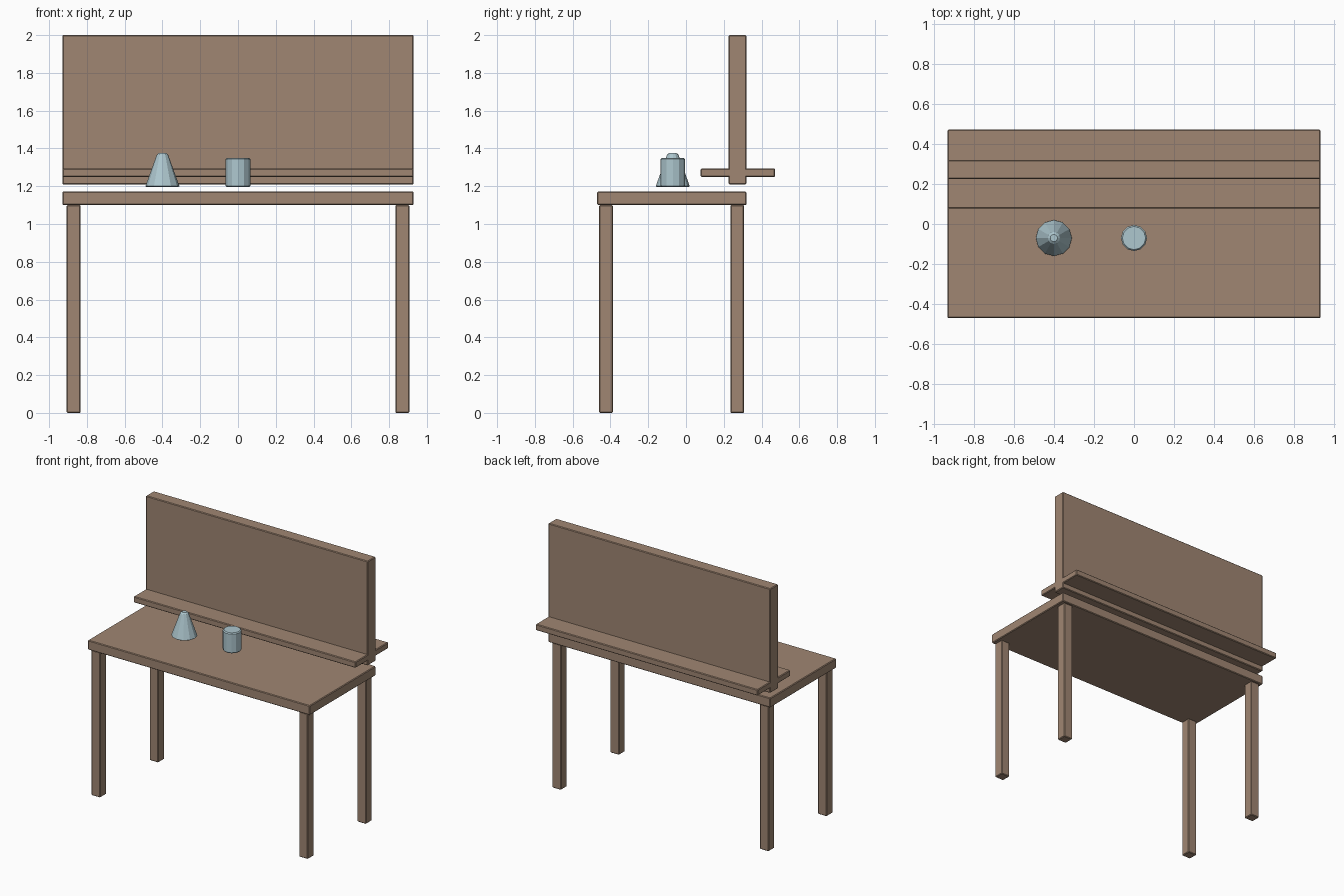
import bpy, bmesh
from math import sin, cos, pi

if "Cube" in bpy.data.objects:
    bpy.data.objects.remove(bpy.data.objects["Cube"])


def material(name, rgb):
    m = bpy.data.materials.new(name)
    m.diffuse_color = (*rgb, 1)
    m.use_nodes = True
    m.node_tree.nodes["Principled BSDF"].inputs["Base Color"].default_value = m.diffuse_color
    return m


WOOD = material("wood", (0.35, 0.24, 0.17))
PALE = material("pale_blue", (0.42, 0.57, 0.62))


def add(name, bm, mat):
    me = bpy.data.meshes.new(name)
    bm.to_mesh(me)
    bm.free()
    me.materials.append(mat)
    ob = bpy.data.objects.new(name, me)
    bpy.context.collection.objects.link(ob)
    return ob


def box(name, x, y, z, bevel=0.005):
    """Box with chamfered edges, given (min, max) on each axis."""
    bm = bmesh.new()
    bmesh.ops.create_cube(bm, size=1)
    for v in bm.verts:
        v.co = [(r[0] + r[1]) / 2 + c * (r[1] - r[0]) for r, c in zip((x, y, z), v.co)]
    bmesh.ops.bevel(bm, geom=bm.edges[:], offset=bevel, segments=1,
                    profile=0.5, affect='EDGES')
    return add(name, bm, WOOD)


def turned(name, cx, cy, profile, sides=12):
    """Faceted solid of revolution from (radius, height) points."""
    bm = bmesh.new()
    rings = [[bm.verts.new((cx + r * cos(2 * pi * i / sides),
                            cy + r * sin(2 * pi * i / sides), z))
              for i in range(sides)] for r, z in profile]
    for a, b in zip(rings, rings[1:]):
        for i in range(sides):
            j = (i + 1) % sides
            bm.faces.new((a[i], a[j], b[j], b[i]))
    bm.faces.new(rings[0][::-1])
    bm.faces.new(rings[-1])
    return add(name, bm, PALE)


# Table top and four legs
box("table_top", (-0.93, 0.93), (-0.47, 0.32), (1.10, 1.172))
for side, x in (("left", (-0.907, -0.833)), ("right", (0.833, 0.907))):
    for end, y in (("front", (-0.46, -0.387)), ("back", (0.235, 0.308))):
        box(f"{end}_{side}_leg", x, y, (0, 1.10))

# Upright back panel with a shelf passing through it
box("back_panel", (-0.93, 0.93), (0.225, 0.32), (1.21, 2.0))
box("shelf", (-0.93, 0.93), (0.078, 0.472), (1.248, 1.294))

# Small cone and cylinder above the table top
turned("cone", -0.40, -0.07,
       [(0.083, 1.195), (0.09, 1.20), (0.03, 1.367), (0.018, 1.377)])
turned("cylinder", 0.0, -0.07,
       [(0.058, 1.195), (0.065, 1.202), (0.065, 1.343), (0.058, 1.35)])
